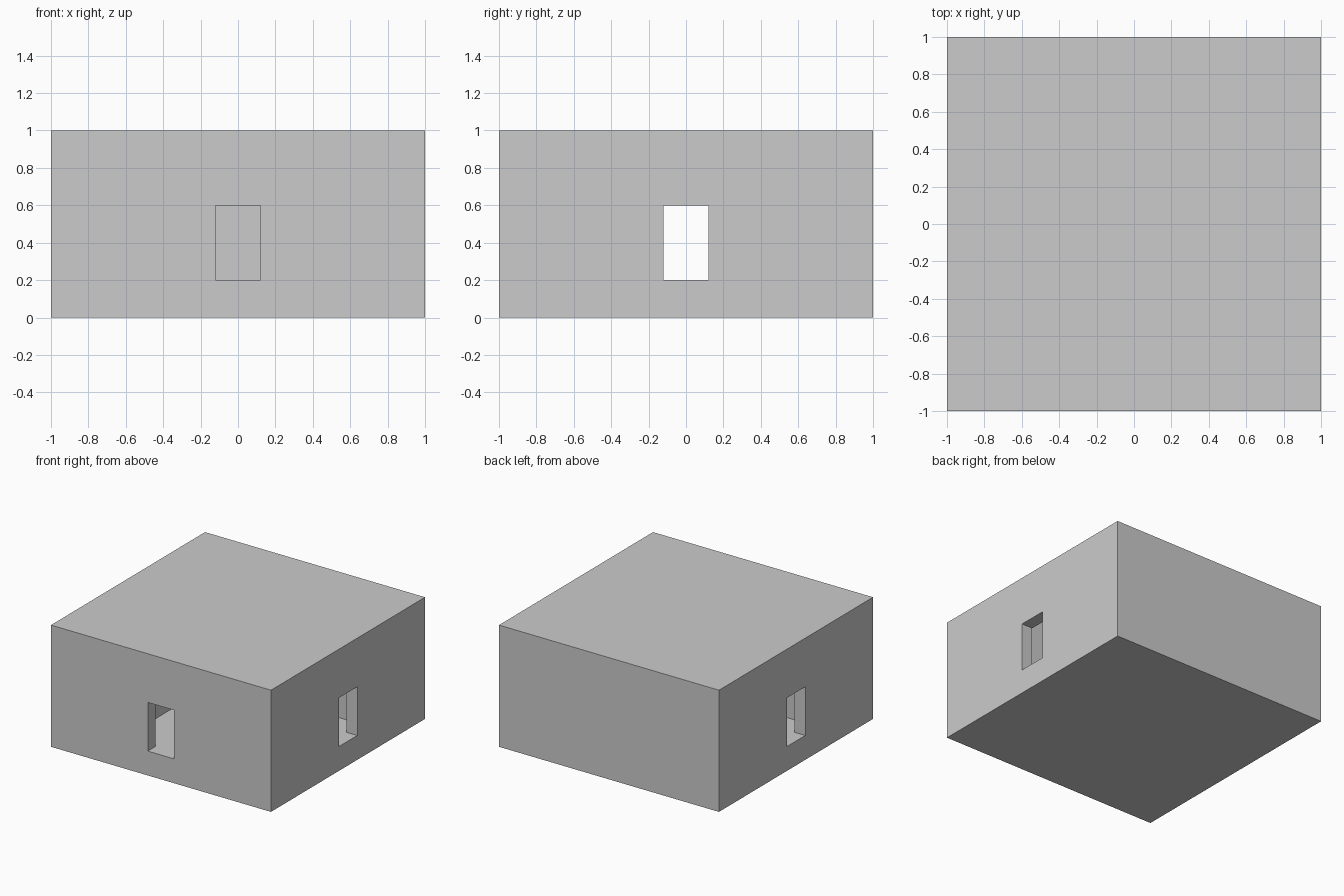
import bpy, bmesh

if "Cube" in bpy.data.objects:
    bpy.data.objects.remove(bpy.data.objects["Cube"])


def prism(name, outline, z0, z1):
    """Extrude a flat outline (counter-clockwise) from z0 to z1."""
    bm = bmesh.new()
    base = bm.faces.new([bm.verts.new((x, y, z0)) for x, y in outline])
    top = bmesh.ops.extrude_face_region(bm, geom=[base])["geom"]
    verts = [g for g in top if isinstance(g, bmesh.types.BMVert)]
    bmesh.ops.translate(bm, verts=verts, vec=(0, 0, z1 - z0))
    bmesh.ops.recalc_face_normals(bm, faces=bm.faces)
    mesh = bpy.data.meshes.new(name)
    bm.to_mesh(mesh)
    bm.free()
    obj = bpy.data.objects.new(name, mesh)
    bpy.context.collection.objects.link(obj)
    return obj


def rect(x0, x1, y0, y1):
    return [(x0, y0), (x1, y0), (x1, y1), (x0, y1)]


def cut(target, cutter):
    mod = target.modifiers.new(cutter.name, "BOOLEAN")
    mod.operation = "DIFFERENCE"
    mod.solver = "EXACT"
    mod.object = cutter
    cutter.hide_render = True
    cutter.hide_set(True)


# Solid outer block
building = prism("building", rect(-1, 1, -1, 1), 0, 1)

# T-shaped hall inside: a cross hall between the sides and a front arm
hall = [(-0.4, -0.9), (0.4, -0.9), (0.4, -0.3), (0.9, -0.3),
        (0.9, 0.3), (-0.9, 0.3), (-0.9, -0.3), (-0.4, -0.3)]
cut(building, prism("hall_cutter", hall, 0.2, 0.9))

# Window openings: one through both sides, one in the front
cut(building, prism("side_windows_cutter", rect(-1.1, 1.1, -0.12, 0.12), 0.2, 0.6))
cut(building, prism("front_window_cutter", rect(-0.12, 0.12, -1.1, -0.5), 0.2, 0.6))
